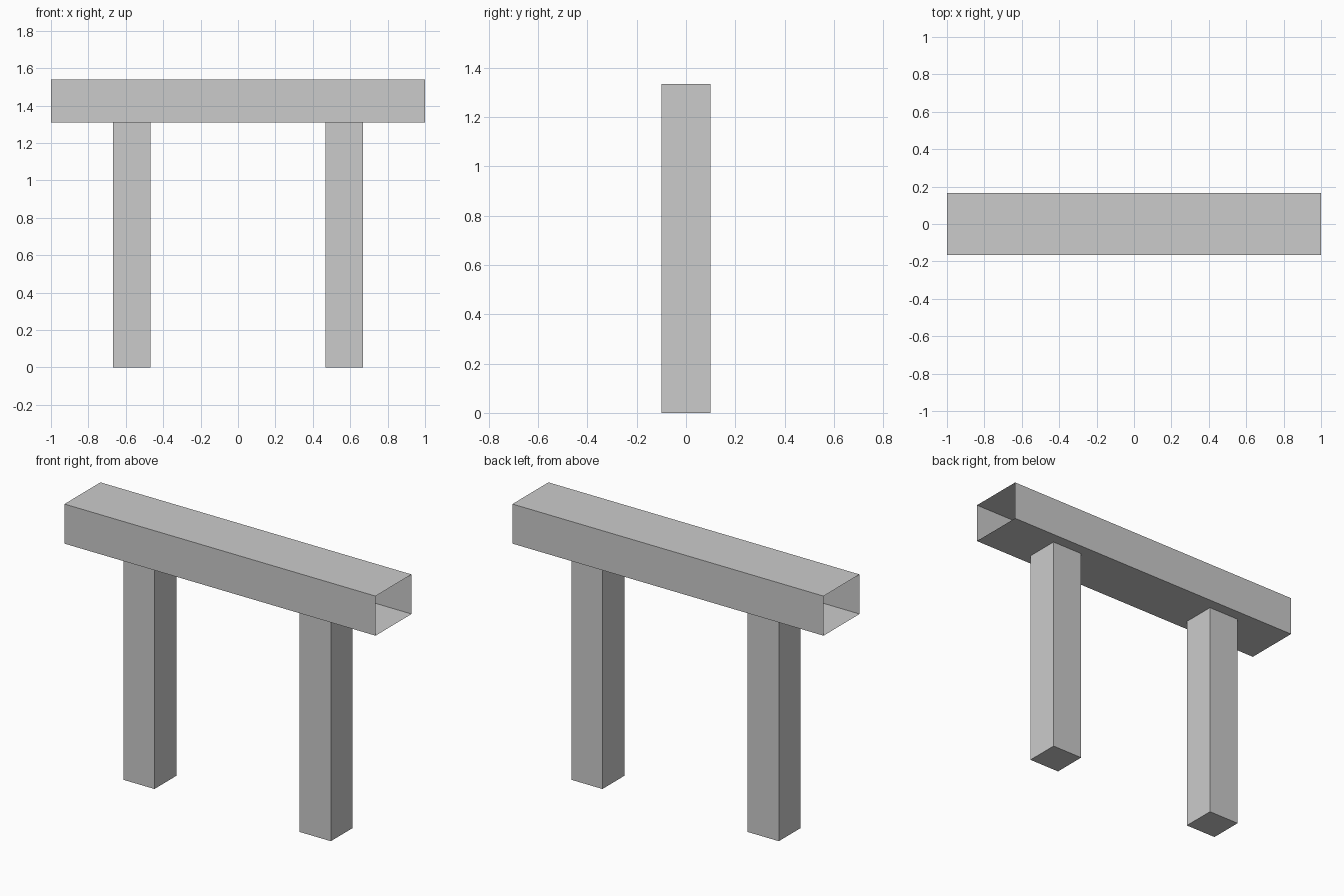
import bpy
import bmesh
from mathutils import Matrix

if "Cube" in bpy.data.objects:
    bpy.data.objects.remove(bpy.data.objects["Cube"])


def box(name, size, center, open_ends=False):
    bm = bmesh.new()
    bmesh.ops.create_cube(bm, size=1, matrix=Matrix.Translation(center) @ Matrix.Diagonal((*size, 1)))
    if open_ends:
        ends = [f for f in bm.faces if abs(f.normal.x) > 0.9]
        bmesh.ops.delete(bm, geom=ends, context='FACES_ONLY')
    mesh = bpy.data.meshes.new(name)
    bm.to_mesh(mesh)
    bm.free()
    obj = bpy.data.objects.new(name, mesh)
    bpy.context.collection.objects.link(obj)
    return obj


# Hollow beam, a thin-walled tube open at both ends
box("beam", (2.0, 0.33, 0.23), (0, 0, 1.423), open_ends=True)

# Two square posts that reach slightly into the beam
for side, x in (("left", -0.567), ("right", 0.567)):
    box(f"{side}_post", (0.2, 0.2, 1.334), (x, 0, 0.667))
